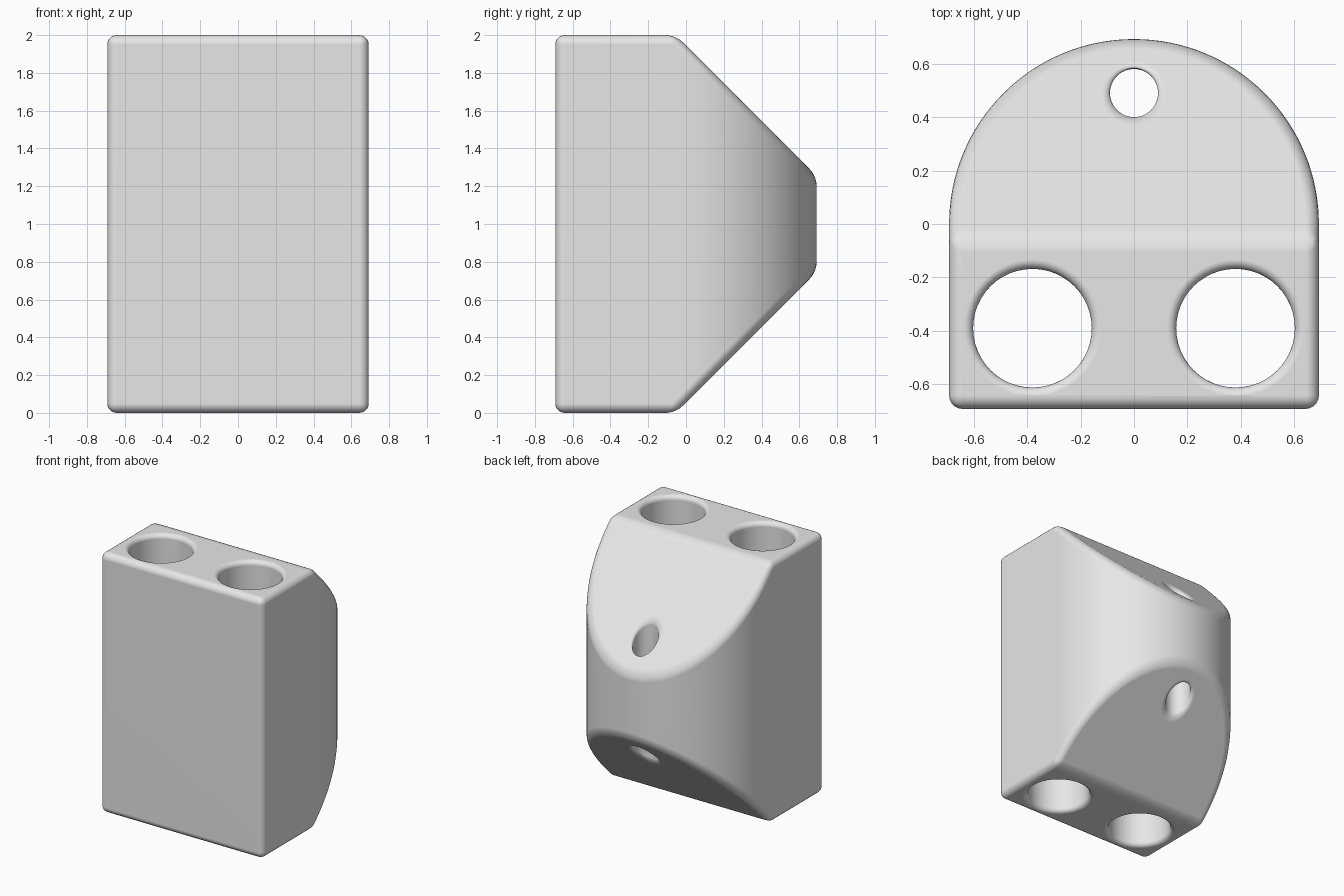
import bpy, bmesh, math
from mathutils import Vector

if "Cube" in bpy.data.objects:
    bpy.data.objects.remove(bpy.data.objects["Cube"])

R, H, SEG = 0.692, 2.0, 64
SLOPE_Y = -0.055           # where the 45 degree cuts leave the top and bottom

grey = bpy.data.materials.new("light grey")
grey.diffuse_color = (0.8, 0.8, 0.8, 1)
grey.use_nodes = True
grey.node_tree.nodes["Principled BSDF"].inputs["Base Color"].default_value = grey.diffuse_color


def make_object(name, bm):
    bmesh.ops.recalc_face_normals(bm, faces=bm.faces[:])
    me = bpy.data.meshes.new(name)
    bm.to_mesh(me)
    bm.free()
    ob = bpy.data.objects.new(name, me)
    bpy.context.collection.objects.link(ob)
    return ob


def hole_cutter(name, x, y, r, flare, surface, slope):
    """Vertical bore with rounded mouths, sheared to follow a sloped surface."""
    prof = [(r + flare + 0.05, 0.05)]
    for i in range(7):
        a = math.pi / 2 * i / 6
        prof.append((r + flare * (1 - math.sin(a)), -flare * (1 - math.cos(a))))
    rings = [(p, h, 1) for p, h in prof] + [(p, h, -1) for p, h in reversed(prof)]
    bm = bmesh.new()
    loops = []
    for rad, h, side in rings:
        loop = []
        for i in range(48):
            a = math.tau * i / 48
            dx, dy = rad * math.cos(a), rad * math.sin(a)
            z = surface - slope * dy + h
            loop.append(bm.verts.new((x + dx, y + dy, z if side > 0 else H - z)))
        loops.append(loop)
    for a, b in zip(loops, loops[1:]):
        for i in range(48):
            j = (i + 1) % 48
            bm.faces.new((a[i], a[j], b[j], b[i]))
    bm.faces.new(loops[0])
    bm.faces.new(loops[-1][::-1])
    ob = make_object(name, bm)
    ob.hide_render = True
    return ob


# body: D-shaped profile, extruded, then cut by two 45 degree planes
bm = bmesh.new()
pts = [(-R, -R), (R, -R)]
pts += [(R * math.cos(math.pi * i / SEG), R * math.sin(math.pi * i / SEG))
        for i in range(SEG + 1)]
base = bm.faces.new([bm.verts.new((px, py, 0)) for px, py in pts])
ext = bmesh.ops.extrude_face_region(bm, geom=[base])
bmesh.ops.translate(bm, vec=(0, 0, H),
                    verts=[v for v in ext["geom"] if isinstance(v, bmesh.types.BMVert)])
for z, nz in ((H, 1), (0, -1)):
    cut = bmesh.ops.bisect_plane(bm, geom=bm.verts[:] + bm.edges[:] + bm.faces[:],
                                 plane_co=(0, SLOPE_Y, z),
                                 plane_no=Vector((0, 1, nz)).normalized(),
                                 clear_outer=True)
    edges = [e for e in cut["geom_cut"] if isinstance(e, bmesh.types.BMEdge)]
    bmesh.ops.holes_fill(bm, edges=edges, sides=0)
body = make_object("block_body", bm)
body.data.materials.append(grey)

# soft outer edges
bev = body.modifiers.new("round", 'BEVEL')
bev.width = 0.05
bev.segments = 5
bev.limit_method = 'ANGLE'
bev.angle_limit = math.radians(25)
bev.use_clamp_overlap = False

# two large bores and one small bore
cutters = [hole_cutter("left_bore", -0.38, -0.39, 0.222, 0.035, H, 0),
           hole_cutter("right_bore", 0.38, -0.39, 0.222, 0.035, H, 0),
           hole_cutter("small_bore", 0, 0.49, 0.09, 0.03, H + SLOPE_Y - 0.49, 1)]
for c in cutters:
    m = body.modifiers.new(c.name, 'BOOLEAN')
    m.operation = 'DIFFERENCE'
    m.solver = 'EXACT'
    m.object = c

# bake the modifiers and drop the cutters
bpy.context.view_layer.update()
dg = bpy.context.evaluated_depsgraph_get()
baked = bpy.data.meshes.new_from_object(body.evaluated_get(dg))
body.modifiers.clear()
body.data = baked
body.data.materials.clear()
body.data.materials.append(grey)
for p in body.data.polygons:
    p.material_index = 0
for c in cutters:
    bpy.data.objects.remove(c)

bpy.context.view_layer.objects.active = body
body.select_set(True)
bpy.ops.object.shade_smooth_by_angle(angle=math.radians(35))
wn = body.modifiers.new("even_shading", 'WEIGHTED_NORMAL')
wn.keep_sharp = True
